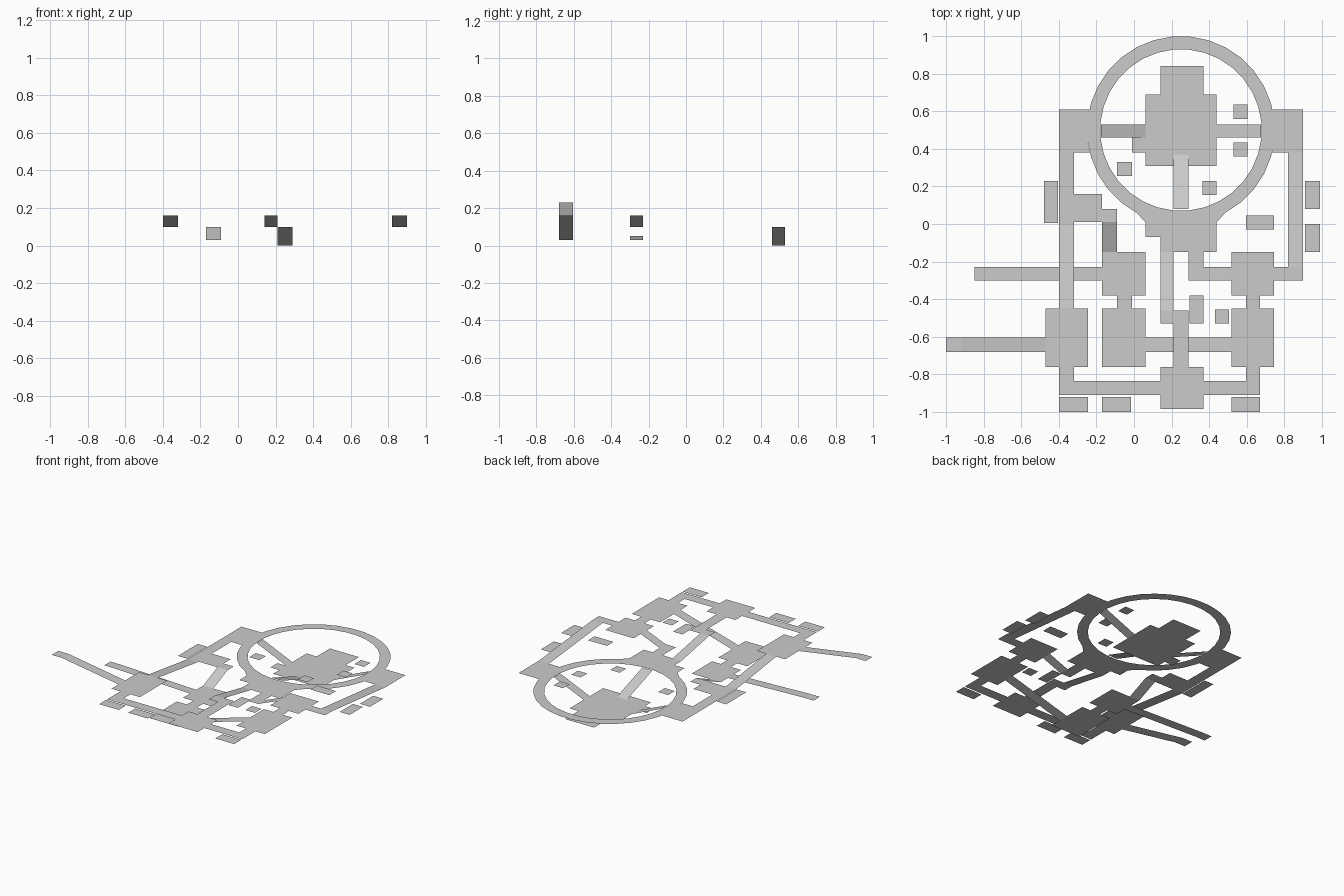
import bpy, bmesh, math

if "Cube" in bpy.data.objects:
    bpy.data.objects.remove(bpy.data.objects["Cube"])

LOW, MID, HIGH = 0.03, 0.10, 0.16
CX, CY, R_OUT, R_IN, SEG = 0.25, 0.50, 0.50, 0.43, 32


def surface(name, polys):
    """One object from a list of polygons, each a list of (x, y, z), facing up."""
    bm = bmesh.new()
    for pts in polys:
        f = bm.faces.new([bm.verts.new(p) for p in pts])
        f.normal_update()
        if f.normal.z < 0:
            f.normal_flip()
    bmesh.ops.remove_doubles(bm, verts=bm.verts, dist=0.0005)
    me = bpy.data.meshes.new(name)
    bm.to_mesh(me)
    bm.free()
    ob = bpy.data.objects.new(name, me)
    bpy.context.collection.objects.link(ob)
    return ob


def flat(z, *pts):
    return [(x, y, z) for x, y in pts]


def rect(x0, x1, y0, y1, z):
    return flat(z, (x0, y0), (x1, y0), (x1, y1), (x0, y1))


def ramp_x(y0, y1, path):
    """Strip along x through (x, z) points."""
    return [[(a, y0, za), (b, y0, zb), (b, y1, zb), (a, y1, za)]
            for (a, za), (b, zb) in zip(path, path[1:])]


def ramp_y(x0, x1, path):
    """Strip along y through (y, z) points."""
    return [[(x0, a, za), (x1, a, za), (x1, b, zb), (x0, b, zb)]
            for (a, za), (b, zb) in zip(path, path[1:])]


def arc(r, k):
    a = (k + 0.5) * 2 * math.pi / SEG
    return (CX + r * math.cos(a), CY + r * math.sin(a))


# Round walkway
surface("ring_walkway", [flat(MID, arc(R_IN, k), arc(R_OUT, k), arc(R_OUT, k + 1), arc(R_IN, k + 1))
                         for k in range(SEG)])

# Landings on both sides of the ring, following its curve
for side, s in (("left", -1), ("right", 1)):
    pts = [(0.65, 0.11), (0.65, -0.12), (0.484, -0.12), (0.4976, -0.049), (0.4976, 0.049), (0.485, 0.11)]
    surface(f"{side}_landing", [flat(MID, *[(CX + s * x, CY + y) for x, y in pts])])

# Hall below the ring, with its passage to the east ramp
curve = [arc(R_OUT, k) for k in range(26, 20, -1)]
surface("central_hall", [
    flat(MID, *curve, (0.06, 0.01), (0.06, -0.07), (0.14, -0.07), (0.14, -0.15), (0.21, -0.15),
         (0.29, -0.15), (0.37, -0.15), (0.44, -0.15), (0.44, 0.01)),
    flat(MID, (0.29, -0.15), (0.29, -0.30), (0.37, -0.30), (0.37, -0.23), (0.37, -0.15)),
])

# Sunken floor inside the ring
surface("sunken_floor", [flat(0, (0.06, 0.31), (0.44, 0.31), (0.44, 0.69), (0.37, 0.69), (0.37, 0.84),
                              (0.14, 0.84), (0.14, 0.69), (0.06, 0.69), (0.06, 0.46), (-0.01, 0.46),
                              (-0.01, 0.38), (0.06, 0.38))])
surface("sunken_ramps",
        ramp_x(0.46, 0.53, [(-0.175, MID), (0.06, 0)])
        + ramp_x(0.46, 0.53, [(0.44, 0), (0.675, MID)])
        + ramp_y(0.21, 0.29, [(0.08, MID), (0.37, 0)]))

# Long side corridors
surface("left_corridor", ramp_y(-0.40, -0.32, [(-0.45, HIGH), (0.0, MID), (0.38, MID)]))
surface("right_corridor",
        ramp_y(0.82, 0.90, [(-0.23, HIGH), (0.38, MID)]) + [rect(0.74, 0.90, -0.30, -0.23, HIGH)])

# Side room and the steep way down to the low rooms
surface("side_room", [flat(MID, (-0.32, 0.01), (-0.17, 0.01), (-0.09, 0.01), (-0.09, 0.08),
                           (-0.17, 0.08), (-0.17, 0.16), (-0.32, 0.16))])
surface("steep_ramp", ramp_y(-0.17, -0.09, [(-0.15, LOW), (0.01, MID)]))

# Low rooms
surface("low_rooms", [rect(-0.17, 0.06, -0.38, -0.15, LOW), rect(-0.09, -0.01, -0.45, -0.38, LOW),
                      rect(-0.17, 0.06, -0.76, -0.45, LOW)])

# High rooms and the front corridor
surface("high_rooms", [
    rect(0.52, 0.745, -0.38, -0.15, HIGH), rect(0.595, 0.67, -0.45, -0.38, HIGH),
    rect(0.52, 0.745, -0.76, -0.45, HIGH), rect(-0.47, -0.245, -0.76, -0.45, HIGH),
    rect(0.14, 0.37, -0.985, -0.76, HIGH),
])
surface("front_corridor", [
    rect(-0.40, 0.14, -0.91, -0.835, HIGH), rect(0.37, 0.67, -0.91, -0.835, HIGH),
    rect(-0.40, -0.32, -0.835, -0.76, HIGH), rect(0.595, 0.67, -0.835, -0.76, HIGH),
])

# Bridge from the hall to the front room
surface("bridge", ramp_y(0.14, 0.21, [(-0.46, HIGH), (-0.15, MID)])
        + [rect(0.14, 0.29, -0.53, -0.46, HIGH), rect(0.21, 0.29, -0.76, -0.53, HIGH)])

# Cross ramps
surface("cross_ramps", ramp_x(-0.68, -0.605, [(0.06, LOW), (0.52, HIGH)])
        + ramp_x(-0.30, -0.23, [(0.37, MID), (0.52, HIGH)]))

# Long exits to the left
surface("upper_exit", ramp_x(-0.68, -0.605, [(-1.0, 0.23), (-0.92, 0.23), (-0.47, HIGH)]))
surface("lower_exit", ramp_x(-0.30, -0.23, [(-0.85, 0.05), (-0.77, 0.05), (-0.17, LOW)]))

# Loose floor tiles: x, y, width, depth, height
tiles = [
    (0.53, 0.56, 0.075, 0.075, MID), (0.53, 0.36, 0.075, 0.075, MID),
    (0.365, 0.155, 0.075, 0.075, MID), (-0.09, 0.255, 0.08, 0.075, MID),
    (-0.48, 0.005, 0.075, 0.225, MID), (0.91, 0.08, 0.08, 0.15, MID),
    (0.91, -0.15, 0.08, 0.15, 0.13), (0.595, -0.03, 0.15, 0.075, HIGH),
    (0.295, -0.53, 0.075, 0.15, HIGH), (0.43, -0.53, 0.075, 0.075, HIGH),
    (-0.40, -1.0, 0.155, 0.08, HIGH), (-0.17, -1.0, 0.155, 0.08, HIGH),
    (0.52, -1.0, 0.15, 0.08, HIGH),
]
for i, (x, y, w, d, z) in enumerate(tiles):
    surface(f"floor_tile_{i + 1}", [rect(x, x + w, y, y + d, z)])
